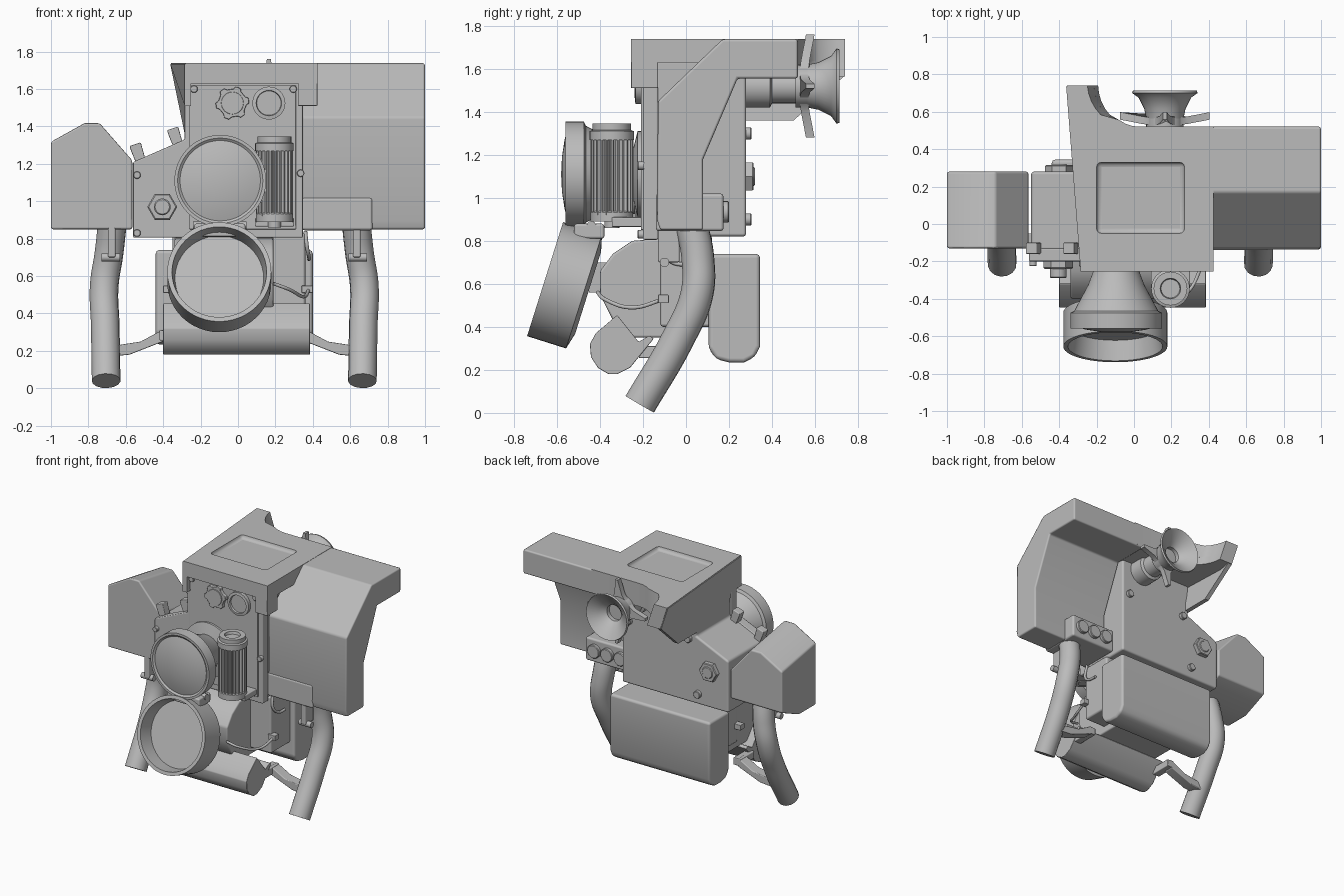
import bpy, bmesh, math
from mathutils import Vector

if "Cube" in bpy.data.objects:
    bpy.data.objects.remove(bpy.data.objects["Cube"], do_unlink=True)

grey = bpy.data.materials.new("plain grey")
grey.use_nodes = True
grey.diffuse_color = (0.5, 0.5, 0.5, 1)
grey.node_tree.nodes["Principled BSDF"].inputs["Base Color"].default_value = (0.5, 0.5, 0.5, 1)


def select(obj):
    bpy.ops.object.select_all(action='DESELECT')
    obj.select_set(True)
    bpy.context.view_layer.objects.active = obj


def smooth(obj):
    select(obj)
    bpy.ops.object.shade_smooth_by_angle(angle=math.radians(35))


def finish(name, bm, bevel=0):
    bmesh.ops.recalc_face_normals(bm, faces=bm.faces)
    mesh = bpy.data.meshes.new(name)
    bm.to_mesh(mesh)
    bm.free()
    obj = bpy.data.objects.new(name, mesh)
    bpy.context.collection.objects.link(obj)
    mesh.materials.append(grey)
    smooth(obj)
    if bevel:
        mod = obj.modifiers.new("Bevel", 'BEVEL')
        mod.width, mod.segments, mod.limit_method = bevel, 2, 'ANGLE'
        mod.harden_normals = True
    return obj


def prism(name, pts, axis, lo, hi, bevel=0, shape=None):
    """Extrude a flat outline along the named axis from lo to hi."""
    place = {'x': lambda a, b, h: (h, a, b),
             'y': lambda a, b, h: (a, h, b),
             'z': lambda a, b, h: (a, b, h)}[axis]
    bm = bmesh.new()
    ends = [[bm.verts.new(place(a, b, h)) for a, b in pts] for h in (lo, hi)]
    n = len(pts)
    for ring in ends:
        bm.faces.new(ring)
    for i in range(n):
        j = (i + 1) % n
        bm.faces.new((ends[0][i], ends[0][j], ends[1][j], ends[1][i]))
    if shape:
        shape(bm)
    return finish(name, bm, bevel)


def box(name, x, y, z, bevel=0):
    return prism(name, [(x[0], y[0]), (x[1], y[0]), (x[1], y[1]), (x[0], y[1])], 'z', *z, bevel)


def lathe(name, profile, origin, direction, seg=32):
    """Turn (radius, distance) points around an axis."""
    rot = Vector(direction).to_track_quat('Z', 'Y')
    bm = bmesh.new()
    rings = []
    for r, t in profile:
        count = seg if r else 1
        rings.append([bm.verts.new(Vector(origin) + rot @ Vector((
            r * math.cos(math.tau * i / seg), r * math.sin(math.tau * i / seg), t)))
            for i in range(count)])
    for a, b in zip(rings, rings[1:]):
        for i in range(seg):
            quad = [a[i % len(a)], a[(i + 1) % len(a)], b[(i + 1) % len(b)], b[i % len(b)]]
            bm.faces.new(list(dict.fromkeys(quad)))
    return finish(name, bm)


def disc(name, r, length, origin, direction, seg=32):
    c = min(r, length) * 0.15
    return lathe(name, [(0, 0), (r, 0), (r, length - c), (r - c, length), (0, length)],
                 origin, direction, seg)


def toothed(cx, cy, count, teeth):
    """Closed outline repeating (turn in degrees, radius) pairs around a centre."""
    steps = [(math.radians(360 * k / count + turn), r) for k in range(count) for turn, r in teeth]
    return [(cx + r * math.cos(a), cy + r * math.sin(a)) for a, r in steps]


def tube(name, pts, radius):
    curve = bpy.data.curves.new(name, 'CURVE')
    curve.dimensions, curve.bevel_depth, curve.use_fill_caps = '3D', radius, True
    curve.bevel_resolution = 5
    spline = curve.splines.new('BEZIER')
    spline.bezier_points.add(len(pts) - 1)
    for point, co in zip(spline.bezier_points, pts):
        point.co = co
        point.handle_left_type = point.handle_right_type = 'AUTO'
    obj = bpy.data.objects.new(name, curve)
    bpy.context.collection.objects.link(obj)
    curve.materials.append(grey)
    select(obj)
    bpy.ops.object.convert(target='MESH')
    smooth(bpy.context.object)


FRONT, BACK, UP = (0, -1, 0), (0, 1, 0), (0, 0, 1)

# Main housing with a front flange
outline = [(-.28, 1.64), (.34, 1.64), (.34, .82), (-.55, .82), (-.55, 1.21), (-.28, 1.33)]
prism("main_housing", outline, 'y', -.14, .28, .015)
prism("front_flange", [(x * 1.02, z if z > 1 else z - .015) for x, z in outline], 'y', -.2, -.13, .008)
box("front_panel", (-.26, .31), (-.21, -.19), (.85, 1.62), .004)


# Hood with a recessed top, a flared rear fin and a leaning side wall
def lean(bm):
    for v in bm.verts:
        if v.co.x < -.1:
            v.co.x -= .08 * (v.co.y + .255) * min(1, max(0, (v.co.z - 1.5) / .24))


sweep = []
for i in range(9):
    a = math.radians(90 * i / 8)
    sweep.append((.03 - .2 * math.sin(a), .74 - .22 * math.cos(a)))
hood = [(-.28, -.255), (.425, -.255), (.425, .52)] + sweep + [(-.28, .74)]
top = prism("hood_top", hood, 'z', 1.63, 1.74, shape=lean)
cutter = box("recess_cutter", (-.2, .27), (-.05, .33), (1.715, 1.8))
round_mod = cutter.modifiers.new("Bevel", 'BEVEL')
round_mod.width, round_mod.segments = .025, 3
cut = top.modifiers.new("Recess", 'BOOLEAN')
cut.object, cut.operation = cutter, 'DIFFERENCE'
select(top)
bpy.ops.object.convert(target='MESH')
bpy.data.objects.remove(cutter, do_unlink=True)
smooth(top)
prism("hood_rear_band", [(-.28, .26), (.425, .26)] + hood[2:], 'z', 1.565, 1.635, shape=lean)
prism("hood_side_panel", [(-.255, 1.735), (-.255, 1.51), (-.13, 1.51), (-.1, 1.36), (.5, 1.36),
                          (.735, 1.565), (.735, 1.735)], 'x', -.285, -.25, shape=lean)
box("hood_front_cheek", (.32, .425), (-.255, -.13), (1.51, 1.65), .006)

# Large side cover on the left
prism("large_cover", [(.17, 1.738), (-.13, 1.45), (-.135, .9), (-.12, .85), (.08, .85),
                      (.08, 1.18), (.24, 1.555), (.52, 1.555), (.52, 1.738)], 'x', .345, 1, .012)


# Small cover on the right, dropping to the rear with a cut lower edge
def taper_rear(bm):
    for v in bm.verts:
        if v.co.y > .2 and v.co.z > 1.2:
            v.co.z -= .07
    geom = bm.verts[:] + bm.edges[:] + bm.faces[:]
    cut = bmesh.ops.bisect_plane(bm, geom=geom, plane_co=(0, .07, .85),
                                 plane_no=(0, .09, -.21), clear_outer=True)
    bmesh.ops.holes_fill(bm, edges=[e for e in cut["geom_cut"] if isinstance(e, bmesh.types.BMEdge)])


prism("small_cover", [(-1, .85), (-1, 1.32), (-.82, 1.42), (-.74, 1.42), (-.565, 1.22),
                      (-.565, .85)], 'y', -.13, .28, .012, taper_rear)

# Control block with three rear buttons
box("control_block", (.34, .72), (-.14, .175), (.845, 1.02), .015)
for x in (.42, .53, .64):
    disc("control_button", .05, .03, (x, .17, .935), BACK, 20)

# Curved legs, leg clamps and struts, mirrored about the mid line
for s in (1, -1):
    mid = -.02

    def mx(x):
        return mid + s * x
    tube("leg", [(mx(.65), .02, .9), (mx(.67), .055, .72), (mx(.695), .05, .55),
                 (mx(.69), -.04, .34), (mx(.685), -.215, .04)], .077)
    box("leg_clamp", sorted((mx(.635), mx(.675))), (-.13, -.03), (.7, .87), .008)
    tube("clamp_pin", [(mx(.61), -.1, .7), (mx(.71), -.1, .7)], .022)
    strut = [(mx(.38), .25), (mx(.38), .315), (mx(.5), .25), (mx(.66), .225), (mx(.66), .17),
             (mx(.56), .18)]
    prism("strut", strut, 'y', -.13, -.05, .006)
    box("strut_foot", sorted((mx(.34), mx(.4))), (-.22, -.05), (.255, .31), .006)

# Lower drum, core, silencer bar and rear box
prism("lower_drum", [(-.4, .55), (-.4, .66), (-.34, .74), (-.25, .8), (0, .82), (.05, .35),
                     (-.25, .35), (-.34, .43)], 'x', -.34, .19, .012)
box("lower_core", (-.35, .36), (-.12, .12), (.4, .83), .015)
prism("silencer_bar", [(-.32, .455), (-.42, .37), (-.447, .32), (-.442, .26), (-.41, .21),
                       (-.36, .18), (-.32, .18), (-.26, .21), (-.15, .345), (-.17, .36),
                       (-.22, .33)], 'x', -.4, .385, .005)
prism("rear_box", [(.105, .74), (.105, .3), (.14, .25), (.2, .235), (.27, .235), (.32, .26),
                   (.345, .31), (.345, .74)], 'x', -.44, .4, .02)

# Upper dome lamp with its bell
lathe("dome_lamp", [(0, 0), (.2, 0), (.2, .03), (.12, .05), (.15, .13), (.225, .27), (.245, .28),
                    (.245, .365), (.228, .365), (.215, .355), (.16, .37), (.08, .382), (0, .386)],
      (-.095, -.195, 1.11), FRONT, 48)

# Tilted open lamp ring and its hinge
aim = Vector((0, -.95, .3)).normalized()
lathe("lamp_ring", [(0, -.02), (.2, -.02), (.278, 0), (.278, .19), (.253, .19), (.237, .08), (0, .08)],
      Vector((-.1, -.56, .592)) - aim * .09, aim, 48)
box("lamp_hinge", (-.235, .04), (-.52, -.38), (.81, .88), .012)
tube("hinge_pin", [(-.24, -.44, .87), (.045, -.44, .87)], .022)
box("lamp_arm", (-.18, -.02), (-.45, -.2), (.56, .7))

# Ribbed cylinder
px, py = .195, -.345
prism("ribbed_cylinder", toothed(px, py, 24, ((0, .1), (4, .1), (7.5, .084), (11, .084))),
      'z', .92, 1.28)
lathe("cylinder_cap", [(0, 0), (.103, 0), (.103, .04), (.09, .045), (.09, .075), (.055, .075),
                       (.05, .055), (0, .055)], (px, py, 1.27), UP)
disc("cylinder_base", .1, .05, (px, py, .89), UP)
disc("cylinder_foot", .035, .04, (px, py, .86), UP, 16)
box("cylinder_bracket", (.09, .3), (py, -.18), (.865, .91), .006)

# Rear handwheel: shaft, pronged collar and funnel
cx, cz = .165, 1.52
lathe("handwheel_shaft", [(0, 0), (.1, 0), (.1, .15), (.08, .16), (.08, .27), (.1, .27),
                          (.1, .33), (0, .33)], (cx, .24, cz), BACK)


def sweep_back(bm):
    for v in bm.verts:
        v.co.y += .2 * max(0, math.hypot(v.co.x - cx, v.co.z - cz) - .1)


prism("pronged_collar", toothed(cx, cz, 4, ((-32, .1), (-14, .125), (-2.5, .24), (2.5, .24),
                                            (14, .125), (32, .1))), 'y', .53, .57, 0, sweep_back)
lathe("handwheel_funnel", [(0, 0), (.1, 0), (.11, .05), (.14, .11), (.175, .135), (.17, .15),
                           (.1, .1), (.06, .06), (.06, .03), (0, .03)], (cx, .565, cz), BACK, 40)

# Front knobs, hex nuts and bolts
prism("lobed_knob", toothed(-.03, 1.525, 6, ((0, .09), (18, .09), (26, .076), (52, .076))),
      'y', -.235, -.205, .004)
disc("lobed_knob_cap", .06, .01, (-.03, -.23, 1.525), FRONT)
lathe("round_knob", [(0, 0), (.088, 0), (.088, .03), (.068, .033), (.065, .02), (0, .02)],
      (.165, -.205, 1.525), FRONT)
disc("front_hex_nut", .08, .05, (-.405, -.19, .97), FRONT, 6)
disc("front_nut_stud", .045, .1, (-.405, -.19, .97), FRONT, 20)
disc("rear_hex_nut", .075, .035, (-.4, .28, 1.1), BACK, 6)
disc("rear_nut_stud", .045, .04, (-.4, .28, 1.1), BACK, 20)
for x, z in ((-.235, 1.6), (.295, 1.6), (-.54, 1.14), (-.54, .83), (.335, 1.15)):
    disc("front_bolt", .02, .03, (x, -.195, z), FRONT, 12)
for x, z in ((.28, 1.3), (-.22, 1.3), (-.3, .9)):
    disc("rear_bolt", .028, .03, (x, .275, z), BACK, 12)

# Clips on the sloping shoulder
for x, z in ((-.535, 1.265), (-.335, 1.35)):
    prism("shoulder_clip", [(x - .01, z - .06), (x + .04, z - .04), (x + .015, z + .05),
                            (x - .045, z + .03), (x - .035, z)], 'y', -.16, -.1, .006)

# Side cables and their connectors
for s in (1, -1):
    box("cable_connector", sorted((s * .34, s * .4)), (-.13, -.08), (.51, .55), .004)
tube("front_cable", [(.19, -.41, .56), (.27, -.38, .53), (.35, -.25, .49), (.38, -.1, .53)], .009)
tube("side_cable", [(.36, -.1, .84), (.37, -.11, .75), (.38, -.06, .7), (.38, .02, .69)], .01)
